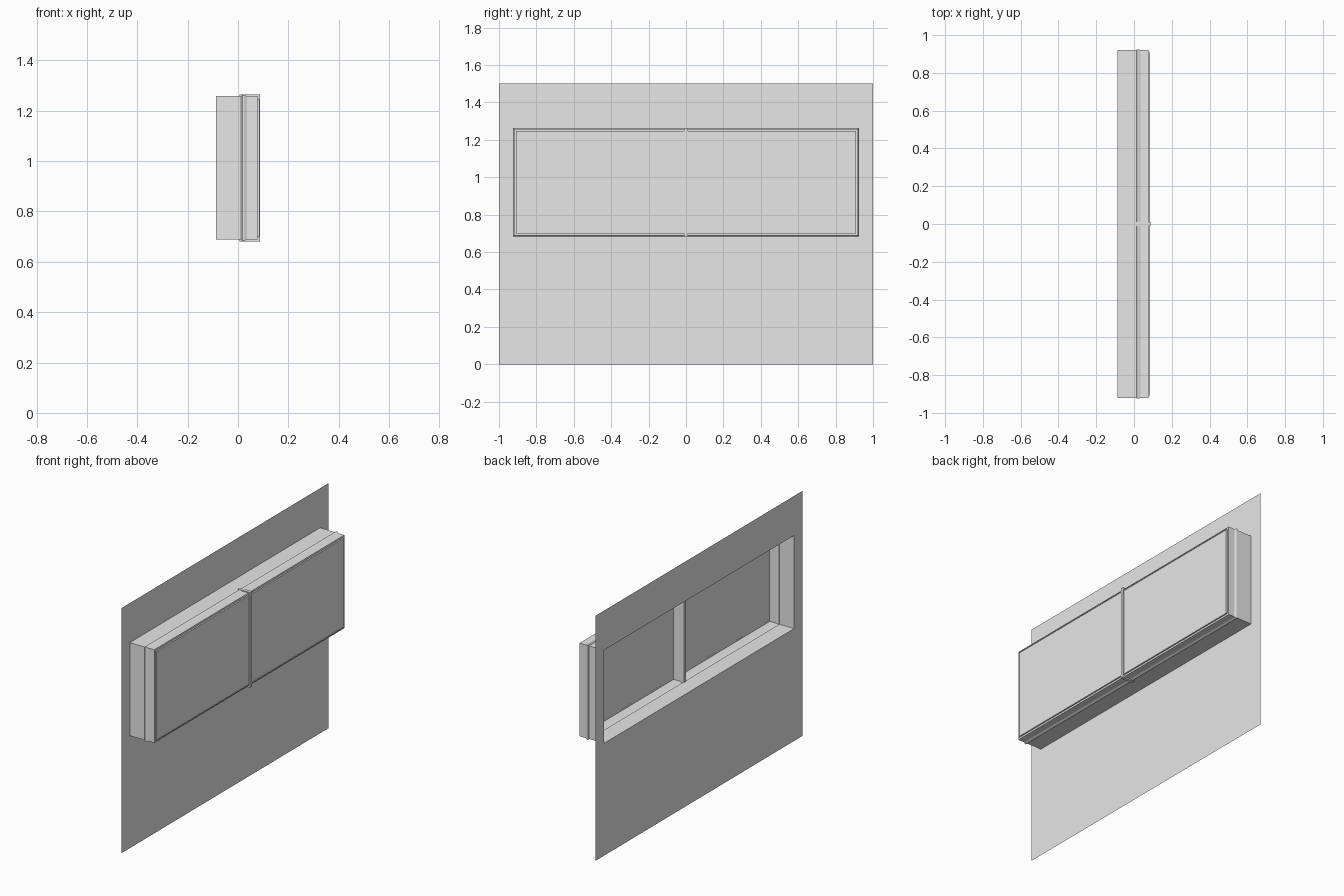
import bpy, bmesh

cube = bpy.data.objects.get("Cube")
if cube:
    bpy.data.objects.remove(cube, do_unlink=True)

grey = bpy.data.materials.new("light_grey")
grey.use_nodes = True
grey.diffuse_color = (0.8, 0.8, 0.8, 1)
grey.node_tree.nodes["Principled BSDF"].inputs["Base Color"].default_value = (0.8, 0.8, 0.8, 1)

HALF_Y, Z0, Z1 = 0.92, 0.688, 1.258   # window opening
BACK, FRONT = -0.088, 0.088           # wall plane and outermost face


def finish(name, bm):
    mesh = bpy.data.meshes.new(name)
    bm.to_mesh(mesh)
    bm.free()
    mesh.materials.append(grey)
    obj = bpy.data.objects.new(name, mesh)
    bpy.context.collection.objects.link(obj)
    return obj


def rect(bm, x, half_y, z0, z1):
    """Four corners of a rectangle facing +x."""
    return [bm.verts.new((x, y, z)) for y, z in
            ((-half_y, z0), (half_y, z0), (half_y, z1), (-half_y, z1))]


def opening(bm, x, grow):
    return rect(bm, x, HALF_Y + grow, Z0 - grow, Z1 + grow)


def bridge(bm, a, b):
    for i in range(4):
        j = (i + 1) % 4
        bm.faces.new((a[i], a[j], b[j], b[i]))


def box(name, x0, x1, y0, y1, z0, z1):
    bm = bmesh.new()
    bmesh.ops.create_cube(bm, size=1)
    for v in bm.verts:
        v.co.x = x1 if v.co.x > 0 else x0
        v.co.y = y1 if v.co.y > 0 else y0
        v.co.z = z1 if v.co.z > 0 else z0
    return finish(name, bm)


# Wall sheet with the window opening
bm = bmesh.new()
bridge(bm, rect(bm, BACK, 1, 0, 1.5), opening(bm, BACK, 0))
finish("wall", bm)

# Projecting surround, raised bead and stepped sash as one swept profile (x, growth)
profile = [(BACK, 0), (0.012, 0), (0.017, 0.005), (0.024, 0.005), (0.035, 0),
           (0.077, 0), (0.077, -0.011), (0.086, -0.011), (0.086, -0.016), (0.082, -0.016)]
bm = bmesh.new()
rings = [opening(bm, x, g) for x, g in profile]
for a, b in zip(rings, rings[1:]):
    bridge(bm, a, b)
finish("window_surround", bm)

# Panes on both sides of the centre
for side, name in ((-1, "right_pane"), (1, "left_pane")):
    y0, y1 = sorted((side * 0.009, side * (HALF_Y - 0.012)))
    box(name, 0.076, 0.083, y0, y1, Z0 + 0.012, Z1 - 0.012)

# Central mullion standing slightly proud of the surround
box("mullion", 0.006, FRONT, -0.01, 0.01, 0.68, 1.264)
